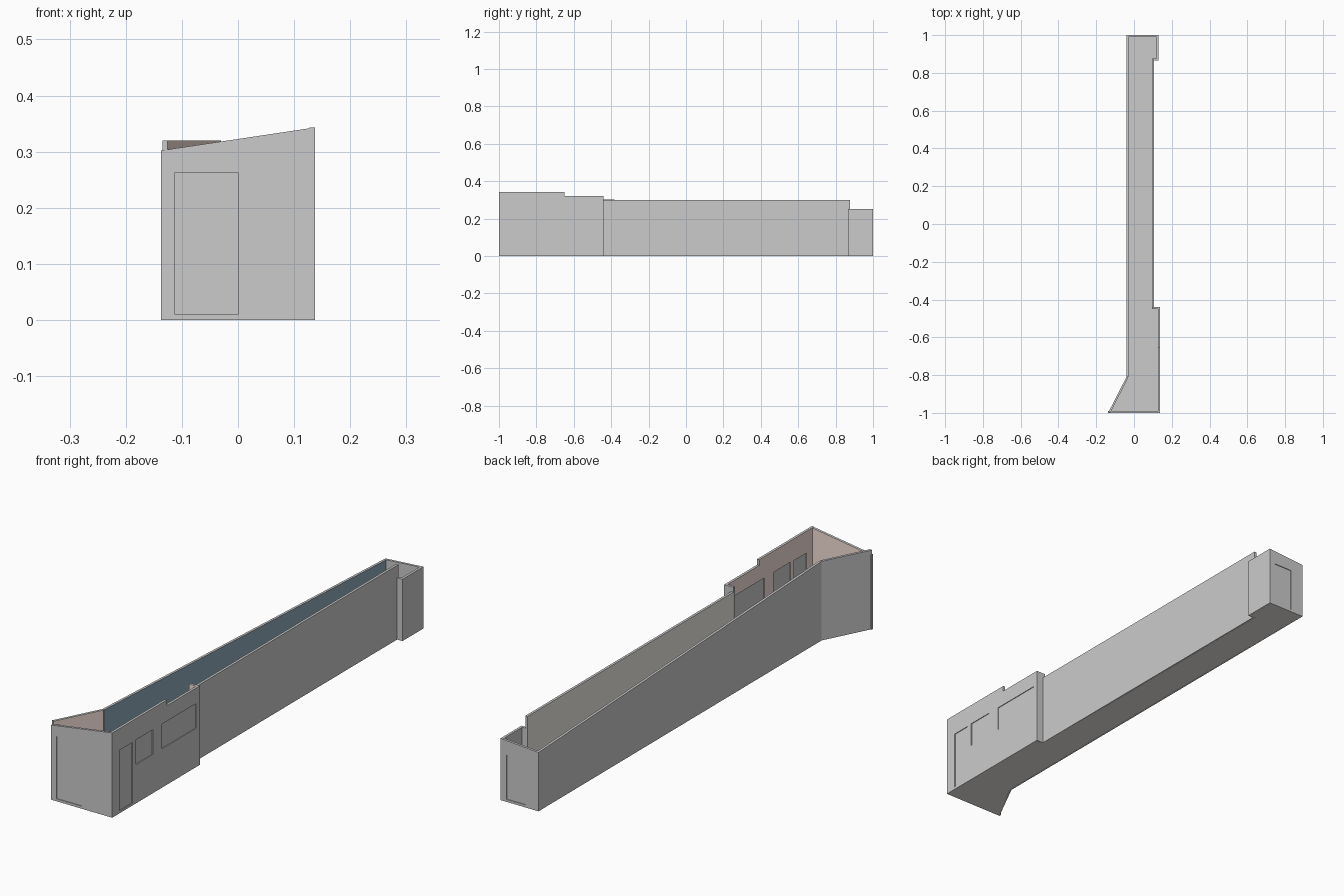
import bpy, bmesh
from mathutils import Matrix, Vector

if "Cube" in bpy.data.objects:
    bpy.data.objects.remove(bpy.data.objects["Cube"])

T = 0.01  # wall thickness


def material(name, rgb):
    m = bpy.data.materials.new(name)
    m.diffuse_color = (*rgb, 1)
    m.use_nodes = True
    m.node_tree.nodes["Principled BSDF"].inputs["Base Color"].default_value = m.diffuse_color
    return m


PINK = material("lobby_paint", (0.92, 0.76, 0.70))
CREAM = material("cream_paint", (0.86, 0.84, 0.78))
BLUE = material("blue_paint", (0.29, 0.41, 0.50))


def plate(name, loops, z0, z1, matrix, inner=None):
    """Flat plate from an outline plus hole outlines; the z0 face takes the inner paint."""
    cu = bpy.data.curves.new(name, 'CURVE')
    cu.dimensions, cu.fill_mode, cu.extrude = '2D', 'BOTH', (z1 - z0) / 2
    for loop in loops:
        sp = cu.splines.new('POLY')
        sp.points.add(len(loop) - 1)
        for p, (x, y) in zip(sp.points, loop):
            p.co = (x, y, 0, 1)
        sp.use_cyclic_u = True
    tmp = bpy.data.objects.new(name + "_tmp", cu)
    bpy.context.collection.objects.link(tmp)
    dg = bpy.context.evaluated_depsgraph_get()
    me = bpy.data.meshes.new_from_object(tmp.evaluated_get(dg))
    bpy.data.objects.remove(tmp)
    me.name = name
    me.materials.clear()
    me.materials.append(None)
    me.materials.append(inner)
    bm = bmesh.new()
    bm.from_mesh(me)
    bmesh.ops.remove_doubles(bm, verts=bm.verts, dist=1e-5)
    bmesh.ops.recalc_face_normals(bm, faces=bm.faces)
    for f in bm.faces:
        f.smooth = False
        f.material_index = 1 if inner and f.normal.z < -0.5 else 0
    bmesh.ops.translate(bm, verts=bm.verts, vec=(0, 0, (z0 + z1) / 2))
    bm.to_mesh(me)
    bm.free()
    ob = bpy.data.objects.new(name, me)
    ob.matrix_world = matrix
    bpy.context.collection.objects.link(ob)
    return ob


def rect(x0, x1, y0, y1):
    return [(x0, y0), (x1, y0), (x1, y1), (x0, y1)]


def wall(name, a, b, top, inner=None, openings=()):
    """Upright wall from a to b, outer face on the right; top is [(distance, height)]."""
    a, b = Vector((*a, 0)), Vector((*b, 0))
    length = (b - a).length
    d = (b - a) / length
    n = d.cross(Vector((0, 0, 1)))
    m = Matrix((d, (0, 0, 1), n)).transposed().to_4x4()
    m.translation = a
    if isinstance(top, tuple):  # start and end heights only
        top = [(0, top[0]), (length, top[1])]
    outline = [(0, 0), (length, 0)] + top[::-1]
    holes = [rect(*o[1:]) for o in openings]
    plate(name, [outline] + holes, -T, 0, m, inner)
    # recessed door and window panels
    for o, h in zip(openings, holes):
        plate(o[0], [h], -0.007, -0.003, m)


# Floor slab
plan = [(-0.137, -1), (0.137, -1), (0.137, -0.44), (0.106, -0.44), (0.106, 0.866),
        (0.13, 0.866), (0.13, 1), (-0.04, 1), (-0.04, -0.81)]
plate("floor", [plan], 0, 0.008, Matrix(), CREAM)

# Wide front lobby
wall("front_wall", (-0.137, -1), (0.137, -1), (0.302, 0.343), PINK,
     [("front_door", 0.025, 0.137, 0.01, 0.263)])
wall("lobby_right_wall", (0.137, -1), (0.137, -0.44),
     [(0, 0.343), (0.35, 0.343), (0.35, 0.32), (0.56, 0.32)], PINK,
     [("side_door", 0.048, 0.129, 0.01, 0.255),
      ("small_window", 0.151, 0.260, 0.157, 0.257),
      ("large_window", 0.318, 0.537, 0.157, 0.257)])
wall("lobby_return_wall", (0.137, -0.44), (0.096, -0.44), (0.32, 0.32), PINK)
wall("diagonal_wall", (-0.04, -0.81), (-0.1346, -0.9953), (0.32, 0.32), PINK)

# Long corridor
wall("corridor_right_wall", (0.106, -0.44), (0.106, 0.876), (0.30, 0.30), CREAM)
wall("corridor_left_wall", (-0.04, 1), (-0.04, -0.81), (0.238, 0.32), BLUE)

# Rear bay
wall("rear_return_wall", (0.106, 0.866), (0.13, 0.866), (0.25, 0.25))
wall("rear_right_wall", (0.13, 0.866), (0.13, 1), (0.25, 0.25))
wall("rear_wall", (0.13, 1), (-0.04, 1), (0.25, 0.238), None,
     [("rear_door", 0.026, 0.111, 0.01, 0.19)])
